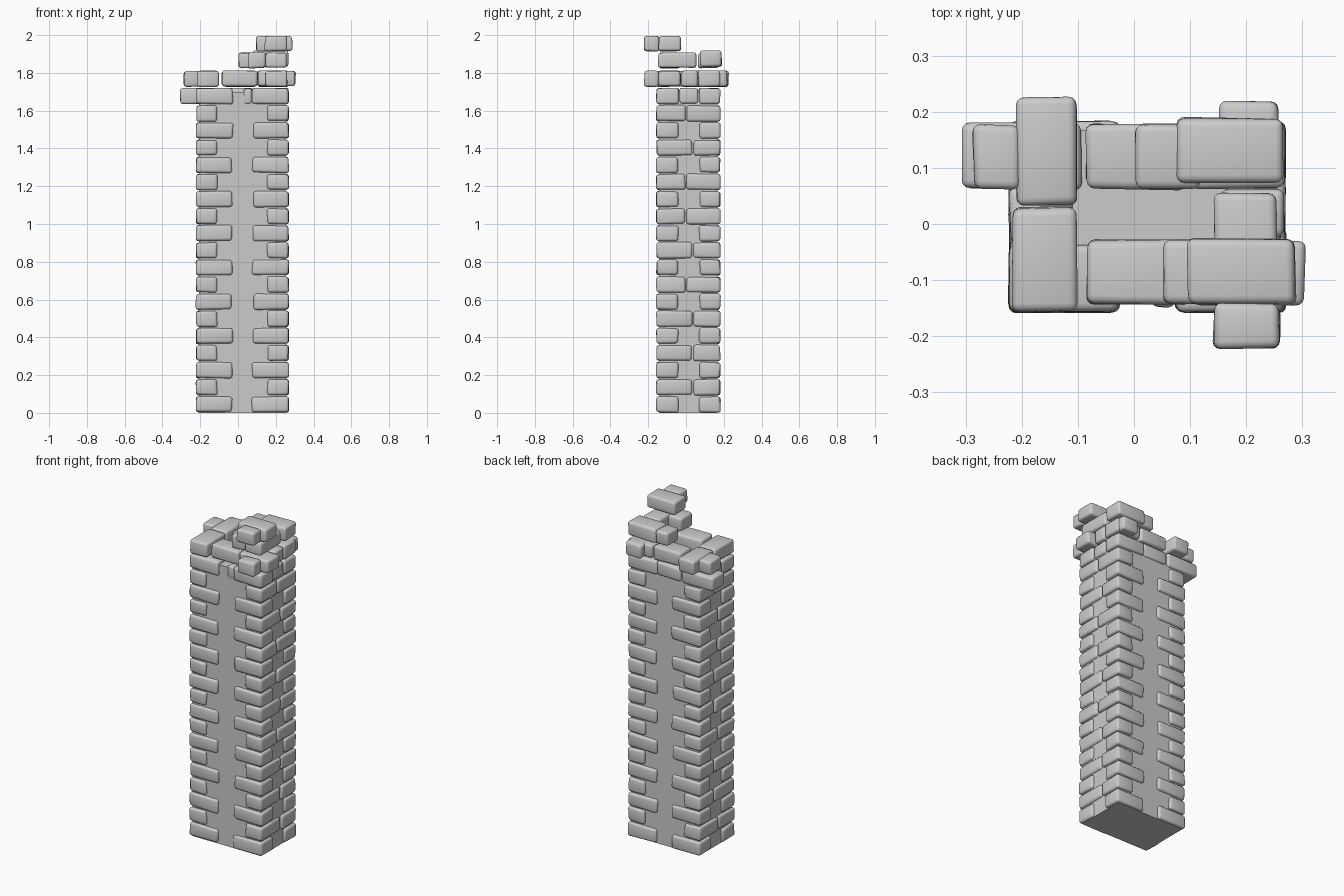
import bpy, bmesh, random
from mathutils import Vector

if "Cube" in bpy.data.objects:
    bpy.data.objects.remove(bpy.data.objects["Cube"])

random.seed(4)
X0, X1, Y0, Y1 = -0.225, 0.272, -0.16, 0.185   # outer stone faces
STEP = 0.0906                                  # course height


def add_stone(bm, x0, x1, y0, y1, z0, z1):
    """Worn block: slightly irregular box with rounded edges."""
    b = bmesh.new()
    bmesh.ops.create_cube(b, size=1)
    c = Vector(((x0 + x1) / 2, (y0 + y1) / 2, (z0 + z1) / 2))
    s = Vector((x1 - x0, y1 - y0, z1 - z0))
    for v in b.verts:
        inward = Vector([-1 if k > 0 else 1 for k in v.co])
        v.co = Vector([c[i] + v.co[i] * s[i] + inward[i] * random.uniform(0, 0.007)
                       for i in range(3)])
    bmesh.ops.bevel(b, geom=b.edges[:], offset=0.014, segments=3,
                    profile=0.5, affect='EDGES')
    m = bpy.data.meshes.new("tmp")
    b.to_mesh(m)
    b.free()
    bm.from_mesh(m)
    bpy.data.meshes.remove(m)


def make_course(name, stones, z0, z1):
    bm = bmesh.new()
    for x0, x1, y0, y1 in stones:
        add_stone(bm, x0, x1, y0, y1, z0, z1)
    me = bpy.data.meshes.new(name)
    bm.to_mesh(me)
    bm.free()
    ob = bpy.data.objects.new(name, me)
    bpy.context.collection.objects.link(ob)
    bpy.context.view_layer.objects.active = ob
    ob.select_set(True)
    bpy.ops.object.shade_smooth_by_angle(angle=0.7)
    ob.select_set(False)


# plain recessed core
bpy.ops.mesh.primitive_cube_add(size=1, location=((X0 + X1) / 2, (Y0 + Y1) / 2, 0.85))
core = bpy.context.object
core.name = "pillar_core"
core.scale = (X1 - X0 - 0.036, Y1 - Y0 - 0.036, 1.70)
core.select_set(False)

# alternating corner quoins
for i in range(18):
    j = lambda: random.uniform(-0.006, 0.006)
    if i % 2 == 0:      # long along x
        stones = [(X0, -0.025 + j(), Y0, -0.038), (0.075 + j(), X1, Y0, -0.038),
                  (X0, -0.025 + j(), 0.067, Y1), (0.075 + j(), X1, 0.067, Y1)]
    else:               # long along y, meeting in the middle of the side
        stones = []
        for a, b in ((X0, -0.107), (0.152, X1)):
            joint = random.choice((0.035, 0.0))
            stones += [(a, b, Y0, joint), (a, b, joint, Y1)]
    make_course(f"quoin_course_{i + 1}", stones, i * STEP, (i + 1) * STEP - 0.001)

# ruined top courses, laid stone by stone
make_course("crown_course_1", [
    (-0.31, -0.09, 0.058, 0.182), (X0, -0.025, Y0, -0.035),
    (0.025, 0.08, -0.15, -0.035), (0.07, X1, Y0, -0.035),
    (-0.09, 0.08, 0.065, 0.18), (0.07, X1, 0.067, Y1),
    (X0, -0.107, -0.04, 0.067), (0.155, 0.265, -0.04, 0.067)], 1.632, 1.722)
make_course("crown_course_2", [
    (-0.29, -0.2, 0.058, 0.18), (-0.212, -0.098, 0.03, 0.228),
    (-0.222, -0.1, Y0, 0.033), (-0.088, 0.105, -0.147, -0.025),
    (0.1, 0.308, -0.147, -0.028), (0.14, 0.262, -0.225, -0.14),
    (-0.09, 0.1, 0.058, 0.18), (0.1, X1, 0.06, Y1),
    (0.15, 0.268, -0.03, 0.065), (0.15, 0.262, 0.14, 0.222)], 1.724, 1.814)
make_course("crown_course_3", [
    (0.05, 0.15, -0.147, -0.025), (0.14, 0.26, -0.15, 0.06),
    (0.0, 0.12, 0.057, 0.18)], 1.822, 1.91)
make_course("crown_back_stone", [(0.07, 0.268, 0.07, 0.192)], 1.83, 1.922)
make_course("top_stones", [
    (0.093, 0.292, -0.147, -0.023), (0.138, 0.262, -0.224, -0.138)], 1.91, 2.0)
